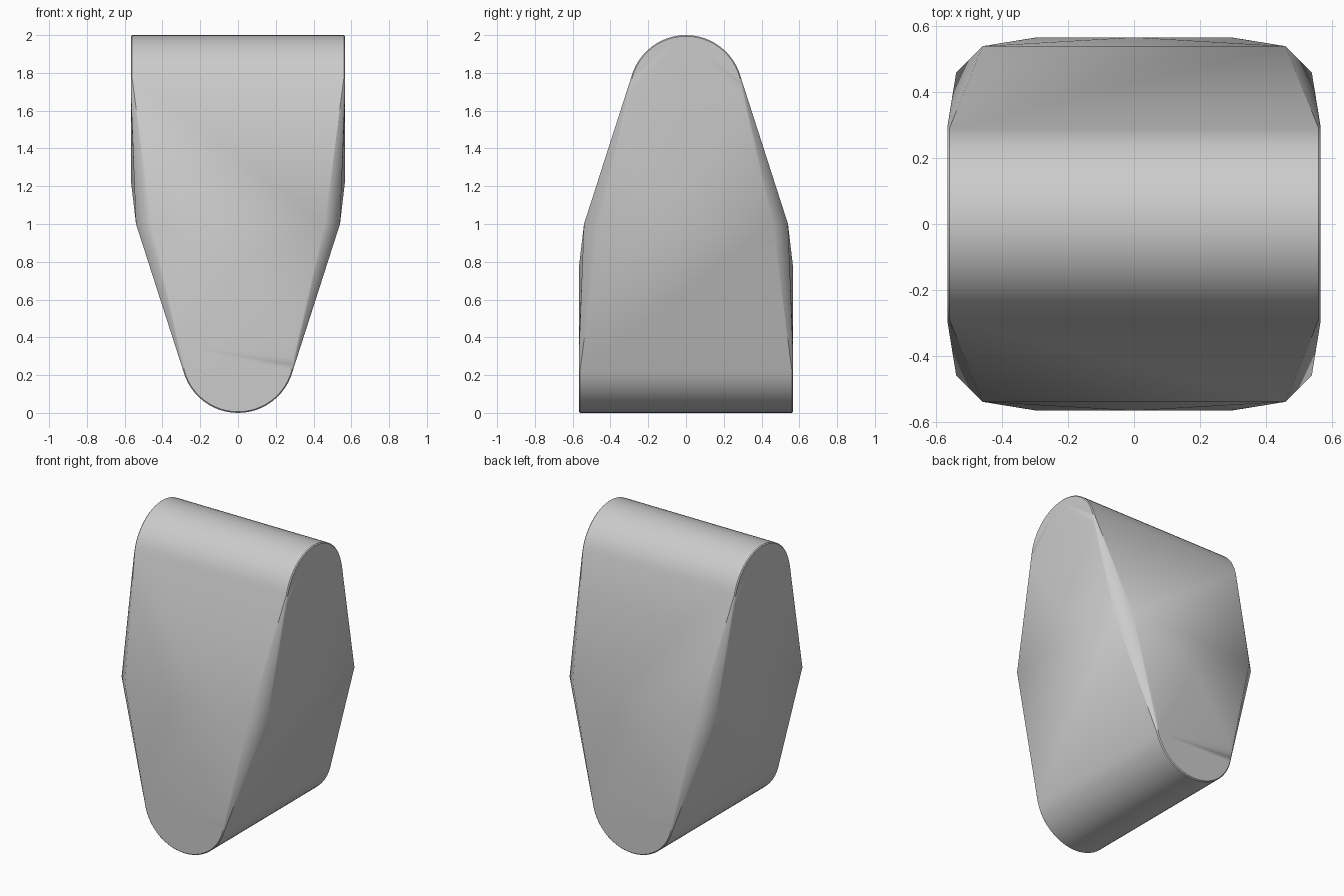
import bpy, bmesh, math

if "Cube" in bpy.data.objects:
    bpy.data.objects.remove(bpy.data.objects["Cube"])

R, H = 0.30, 2.0      # edge rounding radius, height
W, B = 0.567, 0.006   # half width of the rounded edges, small rim bevel
bm = bmesh.new()


def both_ends(u, v, z):
    # Top edge runs along x, bottom edge is the same shape turned and flipped
    bm.verts.new((u, v, z))
    bm.verts.new((v, u, H - z))


# Rounded top and bottom edges, with a pointed tip on each flat end
STEPS = 32
for side in (-1, 1):
    for width, radius in ((W, R - B), (W - B, R)):
        for i in range(STEPS + 1):
            a = math.radians(-10 + 200 * i / STEPS)
            both_ends(side * width, radius * math.cos(a), H - R + radius * math.sin(a))
    both_ends(side * W, 0, 1.23)
    # Chamfered waist at mid height
    for other in (-1, 1):
        both_ends(side * 0.54, other * 0.46, 1.0)

# Wrap everything in one convex skin
res = bmesh.ops.convex_hull(bm, input=bm.verts[:])
loose = [v for v in bm.verts if not v.link_faces]
bmesh.ops.delete(bm, geom=loose, context='VERTS')
bmesh.ops.recalc_face_normals(bm, faces=bm.faces[:])
lo = min(v.co.z for v in bm.verts)
for v in bm.verts:
    v.co.z -= lo

mesh = bpy.data.meshes.new("twisted_wedge_block")
bm.to_mesh(mesh)
bm.free()
block = bpy.data.objects.new("twisted_wedge_block", mesh)
bpy.context.collection.objects.link(block)
bpy.context.view_layer.objects.active = block
block.select_set(True)
bpy.ops.object.shade_smooth_by_angle(angle=math.radians(40))
